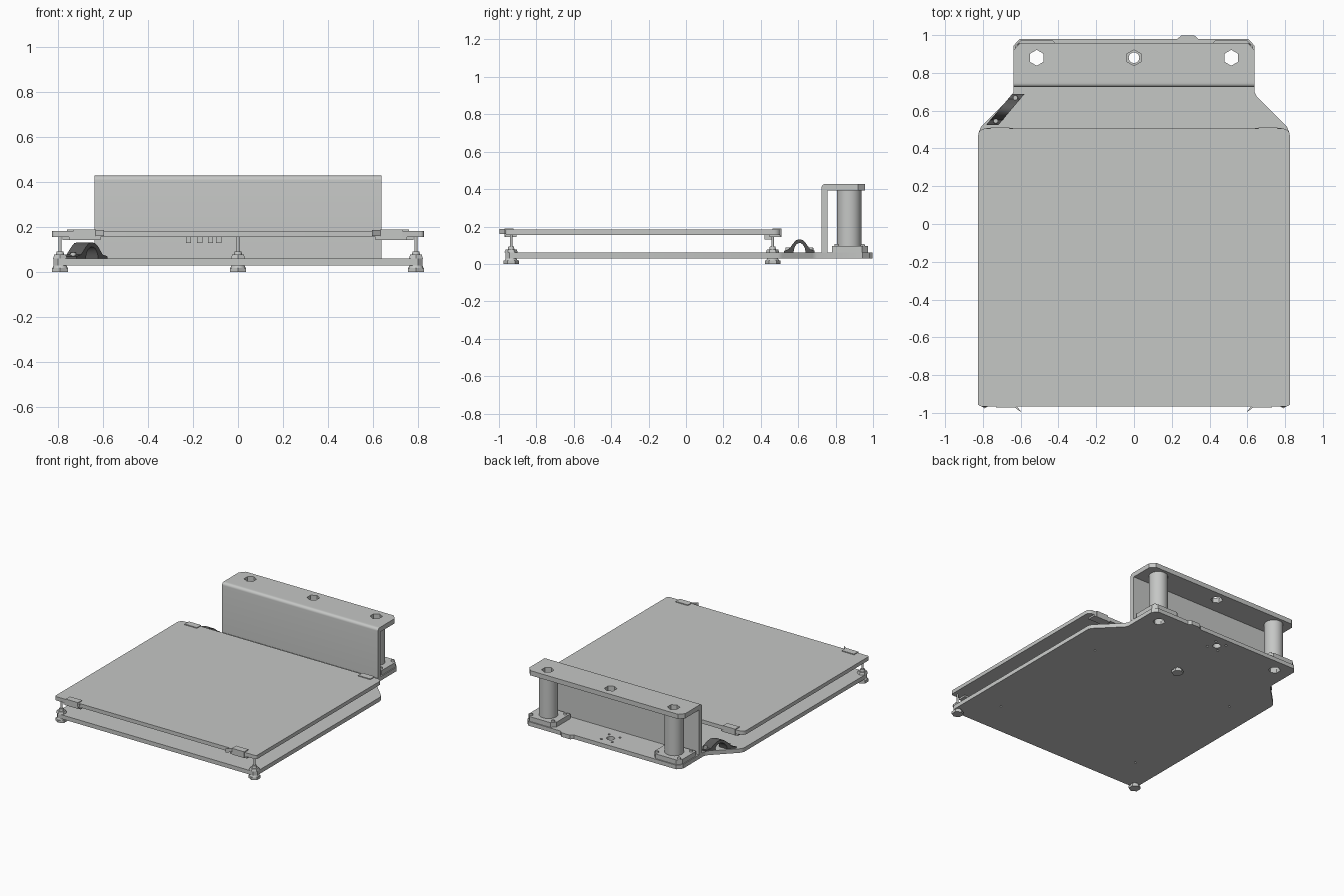
import bpy, bmesh, math

if "Cube" in bpy.data.objects:
    bpy.data.objects.remove(bpy.data.objects["Cube"])


def material(name, r, g, b):
    m = bpy.data.materials.new(name)
    m.diffuse_color = (r, g, b, 1)
    m.use_nodes = True
    m.node_tree.nodes["Principled BSDF"].inputs["Base Color"].default_value = m.diffuse_color
    return m


GREY = material("light grey", 0.56, 0.57, 0.56)
DARK = material("dark grey", 0.10, 0.10, 0.10)


def finish(ob, mat=GREY, smooth=True):
    ob.data.materials.clear()
    ob.data.materials.append(mat)
    bpy.ops.object.select_all(action='DESELECT')
    bpy.context.view_layer.objects.active = ob
    ob.select_set(True)
    if smooth:
        bpy.ops.object.shade_smooth_by_angle(angle=math.radians(35))
    return ob


def ring(x, y, r, n=24):
    """Regular polygon with a corner pointing along +y."""
    return [(x + r * math.sin(2 * math.pi * i / n), y + r * math.cos(2 * math.pi * i / n)) for i in range(n)]


def plate(name, outline, z0, z1, holes=(), mat=GREY):
    """Flat plate from an outline and hole loops, as a filled 2D curve."""
    cu = bpy.data.curves.new(name, 'CURVE')
    cu.dimensions = '2D'
    cu.fill_mode = 'BOTH'
    cu.extrude = (z1 - z0) / 2
    for loop in [outline, *holes]:
        s = cu.splines.new('POLY')
        s.points.add(len(loop) - 1)
        for p, (x, y) in zip(s.points, loop):
            p.co = (x, y, 0, 1)
        s.use_cyclic_u = True
    ob = bpy.data.objects.new(name, cu)
    ob.location.z = (z0 + z1) / 2
    bpy.context.collection.objects.link(ob)
    bpy.ops.object.select_all(action='DESELECT')
    bpy.context.view_layer.objects.active = ob
    ob.select_set(True)
    bpy.ops.object.convert(target='MESH')
    return finish(bpy.context.object, mat)


def rect(x0, x1, y0, y1):
    return [(x0, y0), (x1, y0), (x1, y1), (x0, y1)]


def prism_x(name, profile, x0, x1, shear=0, mat=GREY):
    """Extrude a (y, z) profile along x; shear slides x with y."""
    bm = bmesh.new()
    y0 = profile[0][0]
    a, b = ([bm.verts.new((x + shear * (y - y0), y, z)) for y, z in profile] for x in (x0, x1))
    n = len(profile)
    bm.faces.new(a)
    bm.faces.new(b[::-1])
    for i in range(n):
        bm.faces.new((a[i], b[i], b[(i + 1) % n], a[(i + 1) % n]))
    bmesh.ops.recalc_face_normals(bm, faces=bm.faces)
    me = bpy.data.meshes.new(name)
    bm.to_mesh(me)
    bm.free()
    ob = bpy.data.objects.new(name, me)
    bpy.context.collection.objects.link(ob)
    return finish(ob, mat)


def cone(name, x, y, r0, r1, z0, z1, n=24):
    bpy.ops.mesh.primitive_cone_add(vertices=n, radius1=r0, radius2=r1, depth=z1 - z0,
                                    location=(x, y, (z0 + z1) / 2))
    ob = bpy.context.object
    ob.name = name
    return finish(ob)


POST_X, POST_Y = 0.515, 0.88
hexes = [ring(s * POST_X, POST_Y, 0.042, 6) for s in (-1, 1)]

# Base plate: wide front, tapered to a narrower rear with a small tab
half = [(0.80, -0.965), (0.82, -0.945), (0.82, 0.49), (0.81, 0.515), (0.65, 0.675), (0.637, 0.70),
        (0.637, 0.945), (0.605, 0.98)]
tab = [(0.34, 0.98), (0.32, 0.998), (0.25, 0.998), (0.23, 0.98)]
base = half + tab + [(-x, y) for x, y in reversed(half)]
dots = [ring(sx * 0.045, POST_Y + sy * 0.045, 0.009, 10) for sx in (-1, 1) for sy in (-1, 1)]
dots += [ring(sx * 0.6, y, 0.008, 10) for sx in (-1, 1) for y in (-0.7, 0.3)]
plate("base_plate", base, 0.03, 0.06, hexes + [ring(0, POST_Y, 0.028)] + dots)

# Heated bed with rounded corners
bed = []
for cx, cy, a0 in ((0.79, 0.47, 0), (-0.79, 0.47, 90), (-0.81, -0.95, 180), (0.81, -0.95, 270)):
    r = 0.825 - abs(cx)
    bed += [(cx + r * math.cos(math.radians(a0 + k * 22.5)),
             cy + r * math.sin(math.radians(a0 + k * 22.5))) for k in range(5)]
plate("bed", bed, 0.155, 0.183)

# Levelling feet, screws and nuts
for x, y in ((-0.79, -0.935), (0.79, -0.935), (0, 0.463)):
    cone("foot", x, y, 0.041, 0.041, 0.0, 0.018, 6)
    cone("foot_neck", x, y, 0.034, 0.028, 0.018, 0.031)
    cone("nut", x, y, 0.036, 0.030, 0.06, 0.077, 6)
    cone("spring_seat", x, y, 0.018, 0.015, 0.077, 0.092)
    cone("bed_screw", x, y, 0.007, 0.007, 0.09, 0.156, 12)

# Bed clips: jaws above and below the plate, with a slanted wire ear at the front
for s in (-1, 1):
    for label, cx, edge, d in (("rear", 0.71, 0.507, -1), ("front", 0.68, -0.967, 1)):
        ys = sorted((edge, edge + d * 0.045))
        x0, x1 = s * cx - 0.05, s * cx + 0.05
        plate(label + "_clip_top", rect(x0, x1, *ys), 0.183, 0.189)
        ys = sorted((edge, edge + d * 0.06))
        plate(label + "_clip_bottom", rect(x0 - 0.02, x1 + 0.02, *ys), 0.143, 0.155)
        ys = sorted((edge, edge - d * 0.004))
        plate(label + "_clip_back", rect(x0, x1, *ys), 0.143, 0.189)
    plate("clip_ear", [(s * 0.64, -0.965), (s * 0.595, -0.998), (s * 0.62, -0.965)], 0.16, 0.187)

# Wiring pins under the rear of the bed
for x in (-0.22, -0.17, -0.122, -0.085):
    plate("wiring_pin", rect(x - 0.012, x + 0.012, 0.42, 0.47), 0.13, 0.155)

# Rear bracket: upright wall with rounded top edge, and a top flange
arc = [(0.745 - 0.02 * math.cos(math.radians(a)), 0.408 + 0.02 * math.sin(math.radians(a)))
       for a in range(0, 91, 15)]
prism_x("bracket_wall", [(0.725, 0.06)] + arc + [(0.757, 0.428), (0.757, 0.06)], -0.638, 0.638)
flange = [(-0.638, 0.757), (0.638, 0.757), (0.638, 0.92), (0.605, 0.957), (-0.605, 0.957), (-0.638, 0.92)]
plate("bracket_flange", flange, 0.393, 0.428, hexes + [ring(0, POST_Y, 0.042, 6)])

# Hollow posts standing on flanged mounts
for s in (-1, 1):
    mount = [(s * 0.40, 0.78), (s * 0.63, 0.78), (s * 0.63, 0.94), (s * 0.60, 0.972),
             (s * 0.43, 0.972), (s * 0.40, 0.94)]
    plate("post_mount", mount, 0.06, 0.095, [ring(s * POST_X, POST_Y, 0.044)])
    plate("post", ring(s * POST_X, POST_Y - 0.008, 0.065, 40), 0.095, 0.393,
          [ring(s * POST_X, POST_Y, 0.044)])
    for dx in (-0.09, 0.09):
        for y in (0.805, 0.945):
            cone("mount_screw", s * POST_X + dx, y, 0.012, 0.010, 0.095, 0.106, 12)

# Dark arched cable clamp across the left taper
outer = [(0.525, 0.06), (0.525, 0.07), (0.55, 0.078), (0.575, 0.112), (0.59, 0.128), (0.607, 0.132),
         (0.624, 0.128), (0.64, 0.112), (0.663, 0.078), (0.688, 0.07), (0.688, 0.06)]
inner = [(0.607 + 0.032 * math.cos(math.radians(a)), 0.06 + 0.052 * math.sin(math.radians(a)))
         for a in range(0, 181, 20)]
prism_x("cable_clamp", outer + inner, -0.782, -0.717, 0.84, DARK)
for x, y in ((-0.732, 0.545), (-0.628, 0.668)):
    cone("clamp_screw", x, y, 0.014, 0.012, 0.07, 0.088, 12)
